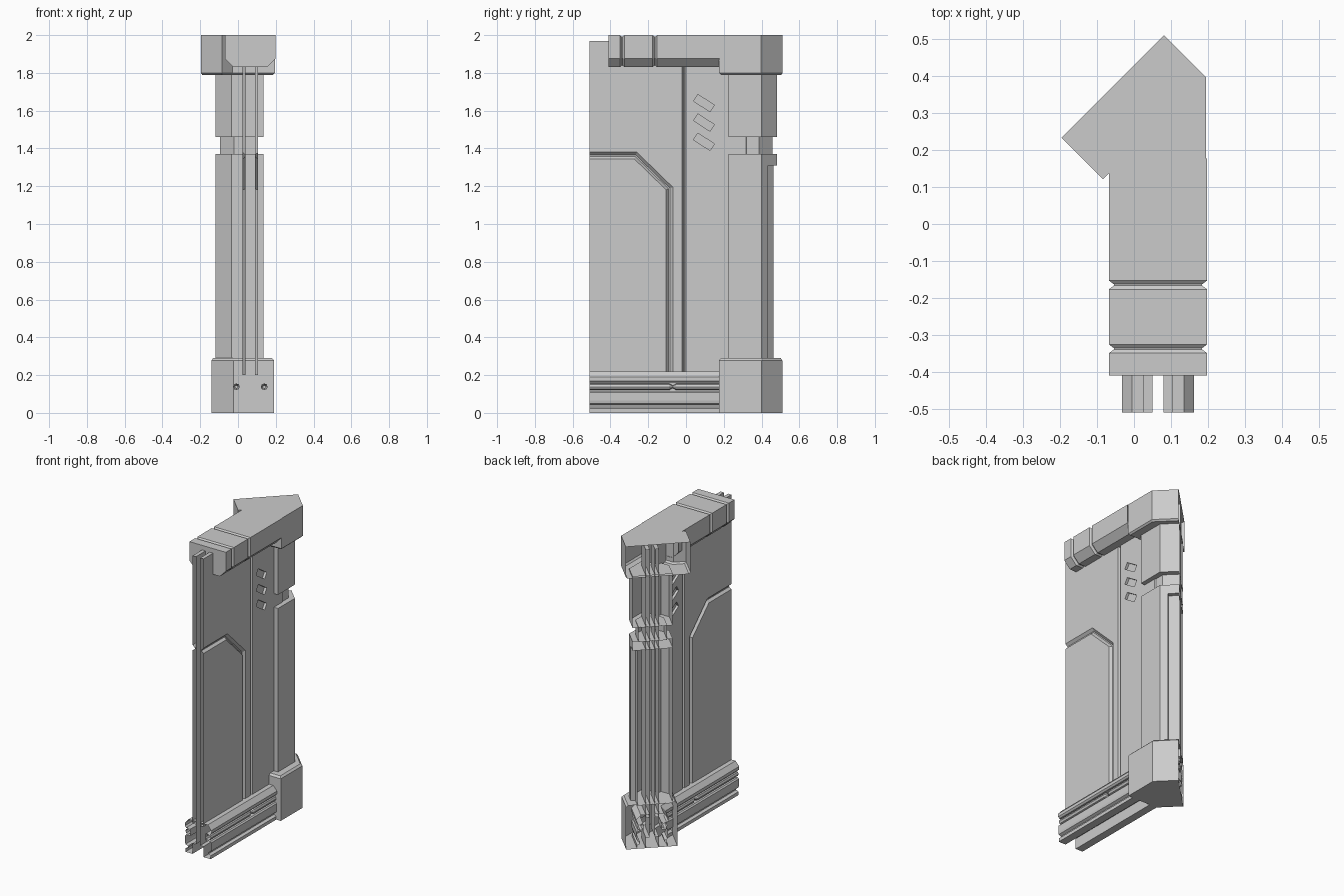
import bpy, bmesh, math
from mathutils import Vector

if "Cube" in bpy.data.objects:
    bpy.data.objects.remove(bpy.data.objects["Cube"])

CX, BEND, CUT = 0.065, 0.30, 0.43      # wall centre line, bend position, mating plane y - x = CUT
R2 = math.sqrt(2)


def loft(name, rings, cyclic=True, caps=(False, False)):
    """Skin a list of equal-length point rings; cap ends on request."""
    bm = bmesh.new()
    vs = [[bm.verts.new(p) for p in r] for r in rings]
    n = len(rings[0])
    for a, b in zip(vs, vs[1:]):
        for i in range(n if cyclic else n - 1):
            j = (i + 1) % n
            bm.faces.new((a[i], a[j], b[j], b[i]))
    if caps[0]:
        bm.faces.new(vs[0][::-1])
    if caps[1]:
        bm.faces.new(vs[-1])
    bmesh.ops.recalc_face_normals(bm, faces=bm.faces)
    me = bpy.data.meshes.new(name)
    bm.to_mesh(me)
    bm.free()
    ob = bpy.data.objects.new(name, me)
    bpy.context.collection.objects.link(ob)
    return ob


def sweep(name, prof, stations, bend=True, caps=(False, False)):
    """Run an (offset, z) profile along the wall, then round the 45 degree bend."""
    md = (min(p[0] for p in prof) + max(p[0] for p in prof)) / 2
    mz = (min(p[1] for p in prof) + max(p[1] for p in prof)) / 2
    rings = []
    for y, k in stations:
        rings.append([(CX + md + (d - md) * k, y, mz + (z - mz) * k) for d, z in prof])
    if bend:
        t = math.tan(math.pi / 8)
        rings.append([(CX + d, BEND + d * t, z) for d, z in prof])
        ex, ey = (CX + BEND - CUT) / 2, (CX + BEND + CUT) / 2
        rings.append([(ex + d / R2, ey + d / R2, z) for d, z in prof])
    return loft(name, rings, True, caps)


def corner_ring(z, y_in, x_r, s_in, s_out, e=0, tip=None, slot=None):
    """Corner outline: inner diagonal, front, right side, outer diagonal, open at the mating plane."""
    y_in, x_r, s_in, s_out = y_in + e, x_r - e, s_in + R2 * e, s_out - R2 * e
    cut = lambda s: ((s - CUT) / 2, (s + CUT) / 2)
    pts = [cut(s_in)]
    if tip:
        q = tip + R2 * e
        pts += [((s_in - q) / 2, (s_in + q) / 2), (y_in - q, y_in)]
    else:
        pts.append((s_in - y_in, y_in))
    pts += [(x_r, y_in), (x_r, s_out - x_r)]
    if slot:
        w, dep = slot
        px, py = x_r - w, s_out - x_r + w
        pts += [(px, py), (px - dep, py - dep)]
        s_out -= 2 * dep
    pts.append(cut(s_out))
    return [(x, y, z) for x, y in pts]


def corner(name, layers, dims, **kw):
    return loft(name, [corner_ring(z, *dims, e=e, **kw) for z, e in layers], False, (True, True))


# Corner base, pillar and cap
corner("pillar_base", [(0, 0), (0.278, 0), (0.29, 0.012)], (0.175, 0.19, 0.15, 0.59))
pillar = (0.225, 0.135, 0.19, 0.535)
corner("pillar_lower", [(0.285, 0), (1.31, 0)], pillar, slot=(0.035, 0.02))
corner("pillar_collar", [(1.31, 0), (1.37, 0)], pillar)
corner("pillar_neck", [(1.365, 0.035), (1.465, 0.035)], pillar)
corner("pillar_upper", [(1.46, 0), (1.80, 0)], pillar)
corner("corner_cap", [(1.79, 0.01), (1.80, 0), (2.0, 0)], (0.175, 0.195, 0.037, 0.593), tip=0.205)

# Top beam with two grooves
cap_prof = [(-0.133, 2), (-0.133, 1.875), (-0.09, 1.83), (0.09, 1.83), (0.133, 1.875), (0.133, 2)]
cap_st = [(-0.41, 1)]
for gy in (-0.338, -0.165):
    cap_st += [(gy - 0.012, 1), (gy - 0.002, 0.9), (gy + 0.002, 0.9), (gy + 0.012, 1)]
cap_st.append((0.178, 1))
sweep("top_beam", cap_prof, cap_st, bend=False, caps=(True, False))

# Floor rails and pipes on both sides
rail = [(0.016, 0.22), (0.07, 0.22), (0.097, 0.19), (0.097, 0.17), (0.087, 0.16), (0.055, 0.16),
        (0.055, 0.115), (0.087, 0.115), (0.095, 0.107), (0.095, 0.065), (0.092, 0.05), (0.075, 0.042),
        (0.075, 0.03), (0.092, 0.022), (0.092, 0), (0.04, 0), (0.04, 0.07), (0.016, 0.07)]
pipe = [(0.074 + 0.018 * math.cos(i * math.pi / 4), 0.138 + 0.018 * math.sin(i * math.pi / 4)) for i in range(8)]
for s, side in ((-1, "left"), (1, "right")):
    sweep("floor_rail_" + side, [(s * d, z) for d, z in rail], [(-0.51, 1)])
    sweep("pipe_" + side, [(s * d, z) for d, z in pipe],
          [(-0.51, 1), (-0.09, 1), (-0.07, 0.35), (-0.05, 1)])


def groove_path(o):
    return [(-0.56, 1.38 - o), (-0.26 - 0.41 * o, 1.38 - o), (-0.07 - o, 1.195 - 0.41 * o), (-0.07 - o, 0.1)]


# Wall panels: framed groove, vertical groove and three vent slots
for s, side in ((-1, "left"), (1, "right")):
    surf, deep, out = CX + s * 0.04, CX + s * 0.024, CX + s * 0.06
    panel = sweep("wall_panel_" + side, [(s * 0.0155, 0.2), (s * 0.04, 0.2), (s * 0.04, 1.97), (s * 0.0155, 1.97)],
                  [(-0.51, 1)], caps=(True, True))
    sec = [(out, 0), (surf, 0), (deep, 0.015), (deep, 0.022), (surf, 0.035), (out, 0.035)]
    paths = [[(x, *p) for p in groove_path(o)] for x, o in sec]
    cutters = [loft("frame_cutter", list(zip(*paths)), True, (True, True))]
    vs = [(out, -0.022), (surf, -0.022), (deep, -0.014), (deep, -0.008), (surf, 0), (out, 0)]
    cutters.append(loft("seam_cutter", [[(x, y, z) for x, y in vs] for z in (0.1, 2.1)], True, (True, True)))
    u, v = Vector((0.84, -0.545)) * 0.052, Vector((0.545, 0.84)) * 0.021
    for cz in (1.64, 1.537, 1.435):
        c = Vector((0.095, cz))
        quad = [c - u - v, c + u - v, c + u + v, c - u + v]
        cutters.append(loft("vent_cutter", [[(x, *q) for q in quad] for x in (deep, out)], True, (True, True)))
    for c in cutters:
        c.hide_render = True
        m = panel.modifiers.new("cut", 'BOOLEAN')
        m.operation, m.solver, m.object = 'DIFFERENCE', 'EXACT', c
    dg = bpy.context.evaluated_depsgraph_get()
    me = bpy.data.meshes.new_from_object(panel.evaluated_get(dg))
    panel.modifiers.clear()
    # Open the two mating ends
    bm = bmesh.new()
    bm.from_mesh(me)
    ends = [f for f in bm.faces if all(w.co.y < -0.509 for w in f.verts)
            or all(w.co.y - w.co.x > CUT - 0.001 for w in f.verts)]
    bmesh.ops.delete(bm, geom=ends, context='FACES')
    bm.to_mesh(me)
    bm.free()
    panel.data = me
    for c in cutters:
        bpy.data.objects.remove(c)
